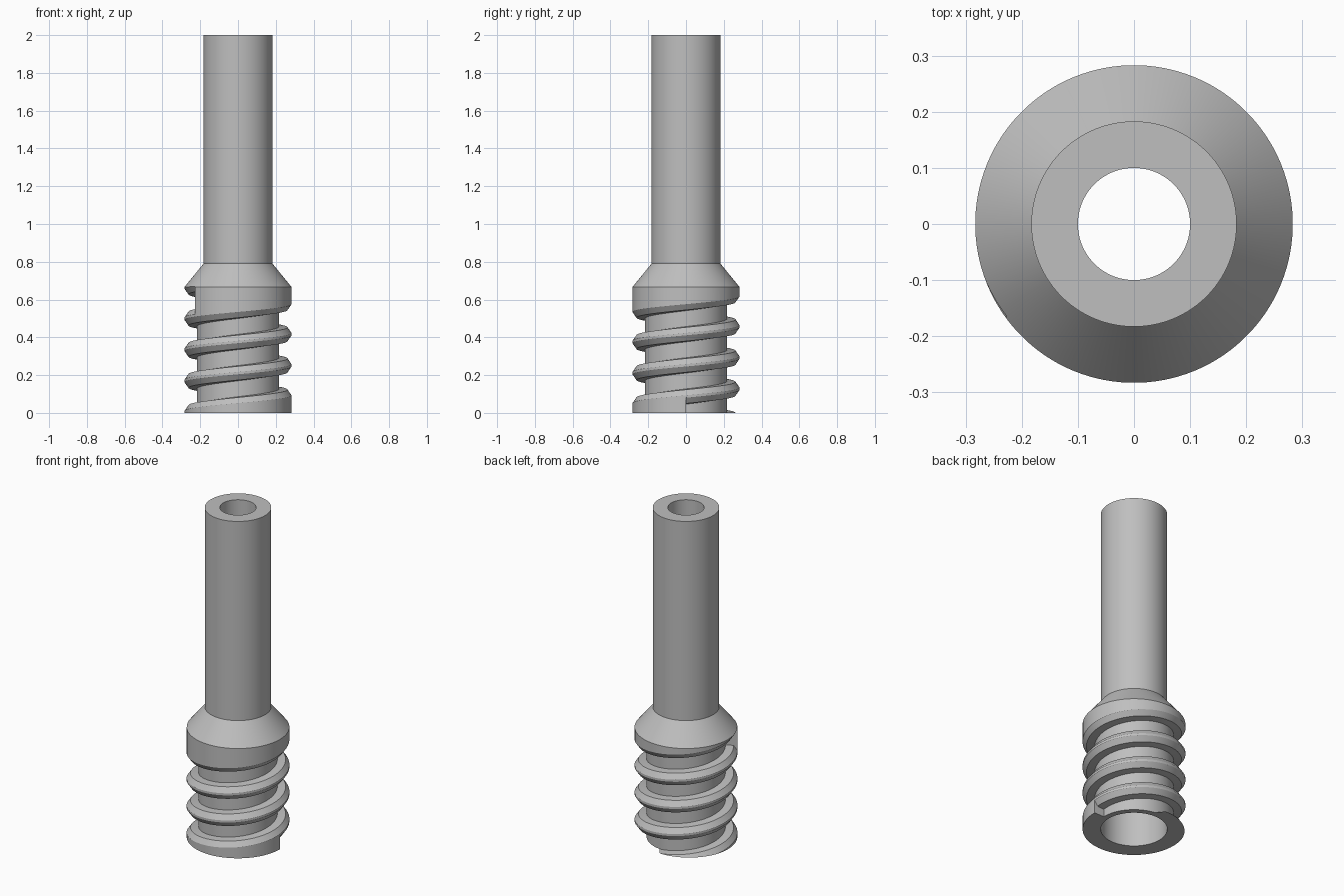
import bpy, bmesh
from math import cos, sin, tau, radians

cube = bpy.data.objects.get("Cube")
if cube:
    bpy.data.objects.remove(cube, do_unlink=True)

SEGMENTS = 120
PITCH = 0.165


def material(name, value):
    mat = bpy.data.materials.new(name)
    mat.use_nodes = True
    colour = (value, value, value, 1)
    mat.diffuse_color = colour
    mat.node_tree.nodes["Principled BSDF"].inputs["Base Color"].default_value = colour
    return mat


def sweep(name, profile, angles, rise=0.0, closed=False):
    """Sweep a closed (radius, z) profile about z, climbing by rise per turn."""
    bm = bmesh.new()
    rings = [[bm.verts.new((r * cos(a), r * sin(a), z + rise * a / tau))
              for r, z in profile] for a in angles]
    pairs = list(zip(rings, rings[1:]))
    if closed:
        pairs.append((rings[-1], rings[0]))
    n = len(profile)
    for a, b in pairs:
        for i in range(n):
            j = (i + 1) % n
            bm.faces.new((a[i], b[i], b[j], a[j]))
    if not closed:
        bm.faces.new(rings[0])
        bm.faces.new(rings[-1])
    bmesh.ops.recalc_face_normals(bm, faces=bm.faces)
    mesh = bpy.data.meshes.new(name)
    bm.to_mesh(mesh)
    bm.free()
    obj = bpy.data.objects.new(name, mesh)
    bpy.context.collection.objects.link(obj)
    return obj


# Hollow body: threaded plug, conical shoulder and tube
body_profile = [(0.283, 0), (0.283, 0.667), (0.183, 0.79), (0.183, 2),
                (0.1, 2), (0.1, 0.79), (0.183, 0.667), (0.183, 0)]
body = sweep("threaded_tube", body_profile,
             [tau * (i + 0.5) / SEGMENTS for i in range(SEGMENTS)], closed=True)
body.data.materials.append(material("grey", 0.52))

# Helical groove that leaves the chamfered thread standing
half = [(0.217, 0.042), (0.262, 0.046), (0.2835, 0.077), (0.31, 0.077)]
groove_profile = [(r, 0.004 + h) for r, h in half]
groove_profile += [(r, 0.004 - h) for r, h in reversed(half)]
end = radians(3 * 360 + 216)
steps = 432
groove = sweep("groove_cutter", groove_profile,
               [end * i / steps for i in range(steps + 1)], rise=PITCH)
groove.hide_render = True

cut = body.modifiers.new("thread_groove", "BOOLEAN")
cut.operation = "DIFFERENCE"
cut.solver = "EXACT"
cut.object = groove

bpy.ops.object.select_all(action="DESELECT")
bpy.context.view_layer.objects.active = body
body.select_set(True)
bpy.ops.object.modifier_apply(modifier=cut.name)
bpy.data.objects.remove(groove, do_unlink=True)
bpy.ops.object.shade_smooth_by_angle(angle=radians(25))
